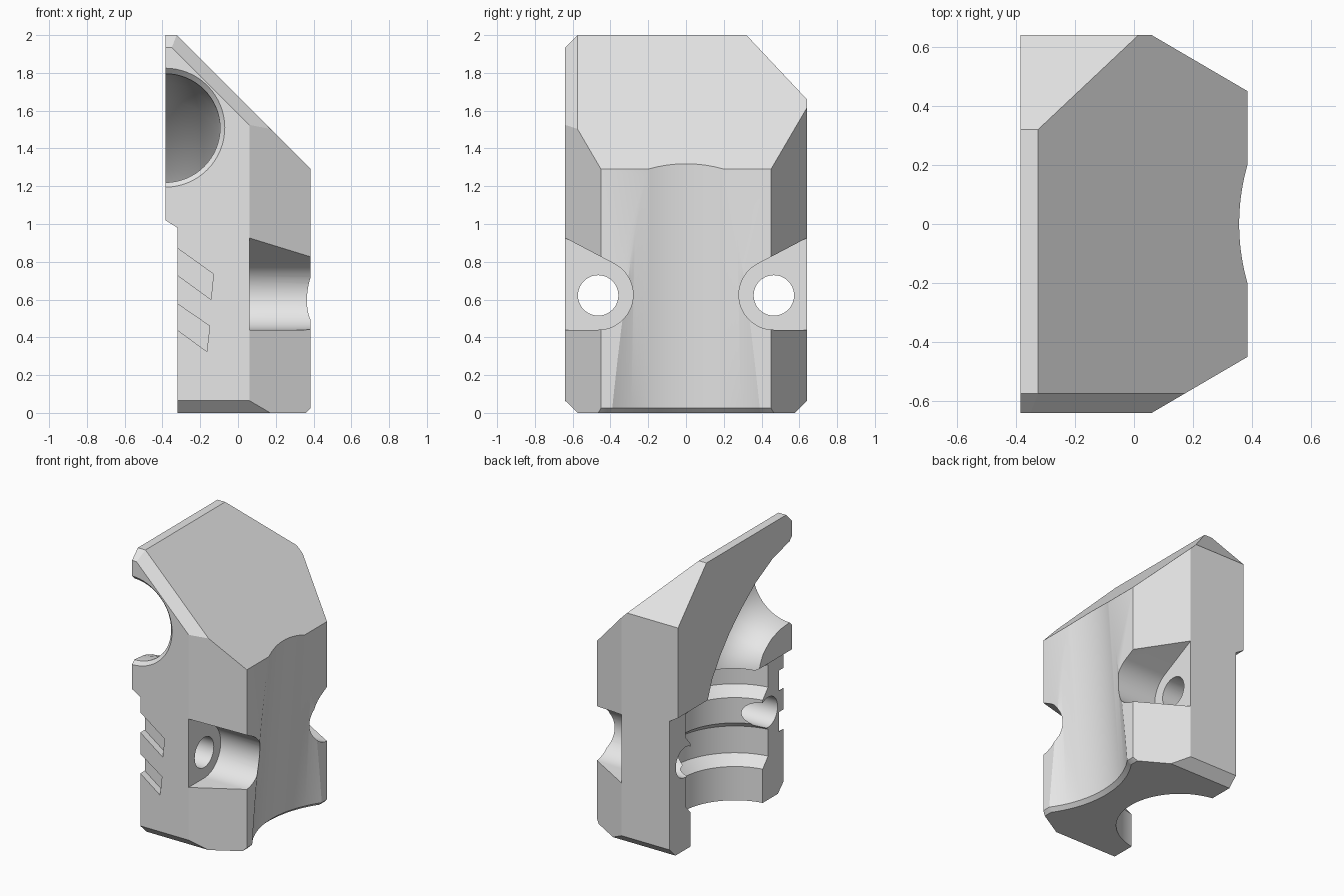
import bpy, bmesh, math
from mathutils import Vector

if "Cube" in bpy.data.objects:
    bpy.data.objects.remove(bpy.data.objects["Cube"])

TAU = math.tau


def finish(name, bm):
    bmesh.ops.recalc_face_normals(bm, faces=bm.faces)
    mesh = bpy.data.meshes.new(name)
    bm.to_mesh(mesh)
    bm.free()
    obj = bpy.data.objects.new(name, mesh)
    bpy.context.collection.objects.link(obj)
    return obj


def loft(name, rings):
    """Closed solid through rings holding equal numbers of points."""
    bm = bmesh.new()
    loops = [[bm.verts.new(p) for p in ring] for ring in rings]
    n = len(loops[0])
    for a, b in zip(loops, loops[1:]):
        for i in range(n):
            j = (i + 1) % n
            bm.faces.new((a[i], a[j], b[j], b[i]))
    bm.faces.new(loops[0])
    bm.faces.new(loops[-1])
    return finish(name, bm)


def ring_z(cx, r, z, n=96):
    return [(cx + r * math.cos(TAU * i / n), r * math.sin(TAU * i / n), z) for i in range(n)]


def cut(body, cutter):
    mod = body.modifiers.new("cut", 'BOOLEAN')
    mod.operation = 'DIFFERENCE'
    mod.solver = 'EXACT'
    mod.object = cutter
    bpy.context.view_layer.objects.active = body
    bpy.ops.object.modifier_apply(modifier=mod.name)
    bpy.data.objects.remove(cutter)


# Housing block: a box trimmed by flat planes (point, outward normal)
X0, X1, Y = -0.385, 0.385, 0.64
bm = bmesh.new()
bmesh.ops.create_cube(bm, size=1)
for v in bm.verts:
    v.co = Vector((v.co.x * 0.77, v.co.y * 1.28, v.co.z * 2 + 1))
planes = [
    ((X1, 0, 1.29), (1, 0, 1)),                      # sloping roof
    ((0.06, -Y, 0), (0.19, -0.325, 0)),              # corner facets
    ((0.06, Y, 0), (0.19, 0.325, 0)),
    ((0, 0.32, 2), (0, 0.34, 0.32)),                 # large rear roof cut
    ((0, -0.575, 2), (0, -1, 1)),                    # front top bevel
    ((0, -0.575, 0), (0, -1, -1)),                   # bottom bevels
    ((0, 0.575, 0), (0, 1, -1)),
    ((0.36, 0, 0), (1, 0, -1)),
    ((0.10, -0.575, 1.575), (0.09, -0.125, 0.09)),   # roof edge bevel
]
for co, no in planes:
    geom = bm.verts[:] + bm.edges[:] + bm.faces[:]
    bmesh.ops.bisect_plane(bm, geom=geom, dist=1e-6, plane_co=co,
                           plane_no=Vector(no).normalized(), clear_outer=True)
    bmesh.ops.holes_fill(bm, edges=[e for e in bm.edges if e.is_boundary], sides=0)
body = finish("housing_half", bm)

# Recess along the lower mating face
step = [(-0.6, -0.2), (-0.32, -0.2), (-0.32, 0.98), (X0, 1.02), (-0.6, 1.15)]
cut(body, loft("step_cutter", [[(x, y, z) for x, z in step] for y in (-1, 1)]))

# Shallow tilted scoop down the outer face, flared at the bottom edge
R = 0.68
scoop = []
for z, r in ((-0.05, R + 0.075), (0.025, R), (2.1, R)):
    scoop.append(ring_z(0.262 + (z - 0.03) * 0.0732 + R, r, z, 200))
cut(body, loft("scoop_cutter", scoop))

# Screw pockets and through holes, one on each side
for s in (1, -1):
    prof = [(0.9, 0.44)]
    for i in range(25):
        a = math.radians(270 - 152 * i / 24)
        prof.append((0.465 + 0.185 * math.cos(a), 0.625 + 0.185 * math.sin(a)))
    prof.append((0.9, 1.063))
    cut(body, loft("pocket_cutter", [[(x, s * y, z) for y, z in prof] for x in (0.06, 0.7)]))
    hole = [(0.465 + 0.107 * math.cos(TAU * i / 40), 0.622 + 0.107 * math.sin(TAU * i / 40))
            for i in range(40)]
    cut(body, loft("hole_cutter", [[(x, s * y, z) for y, z in hole] for x in (-0.6, 0.3)]))

# Stepped vertical bore with an inner rib
bore = [(0.41, -0.1), (0.41, 0.24), (0.47, 0.31), (0.47, 0.50), (0.41, 0.55),
        (0.41, 0.73), (0.47, 0.80), (0.47, 0.96), (0.29, 1.0)]
cut(body, loft("bore_cutter", [ring_z(X0, r, z) for r, z in bore]))

# Bent passage from the front opening down to the bore: outer and inner bend points
bend = [((-0.70, 1.80), (-0.70, 1.22)), ((-0.60, 1.795), (-0.60, 1.22)),
        ((-0.42, 1.745), (-0.50, 1.21)), ((-0.235, 1.65), (-0.41, 1.18)),
        ((-0.065, 1.52), (-0.345, 1.135)), ((0.06, 1.405), (-0.31, 1.10)),
        ((0.163, 1.285), (-0.29, 1.06)), ((0.255, 1.15), (-0.277, 1.03)),
        ((0.31, 1.01), (-0.27, 0.99)), ((0.315, 0.93), (-0.27, 0.93))]
tube = []
for o, i in bend:
    o, i = Vector(o), Vector(i)
    mid, half = (o + i) / 2, (o - i) / 2
    ring = []
    for k in range(64):
        a = TAU * k / 64
        p = mid + half * math.cos(a)
        ring.append((X0 + 0.29 * math.sin(a), p.x, p.y))
    tube.append(ring)
cut(body, loft("bend_cutter", tube))

# Bevelled lip of the front opening
lip = [[(X0 + r * math.cos(TAU * i / 64), y, 1.51 + r * math.sin(TAU * i / 64))
        for i in range(64)] for r, y in ((0.34, -0.665), (0.285, -0.61))]
cut(body, loft("lip_cutter", lip))

# Two slanted grip slots on the front face
slots = [[(-0.5, 1.00), (-0.13, 0.735), (-0.143, 0.60), (-0.5, 0.86)],
         [(-0.5, 0.70), (-0.15, 0.46), (-0.165, 0.325), (-0.5, 0.57)]]
for pts in slots:
    cut(body, loft("slot_cutter", [[(x, y, z) for x, z in pts] for y in (-0.8, -0.59)]))

# Plain grey finish
grey = bpy.data.materials.new("light_grey")
grey.diffuse_color = (0.8, 0.8, 0.8, 1)
grey.use_nodes = True
grey.node_tree.nodes["Principled BSDF"].inputs["Base Color"].default_value = grey.diffuse_color
body.data.materials.clear()
body.data.materials.append(grey)
for p in body.data.polygons:
    p.material_index = 0
bpy.ops.object.select_all(action='DESELECT')
body.select_set(True)
bpy.context.view_layer.objects.active = body
bpy.ops.object.shade_smooth_by_angle(angle=math.radians(25))
